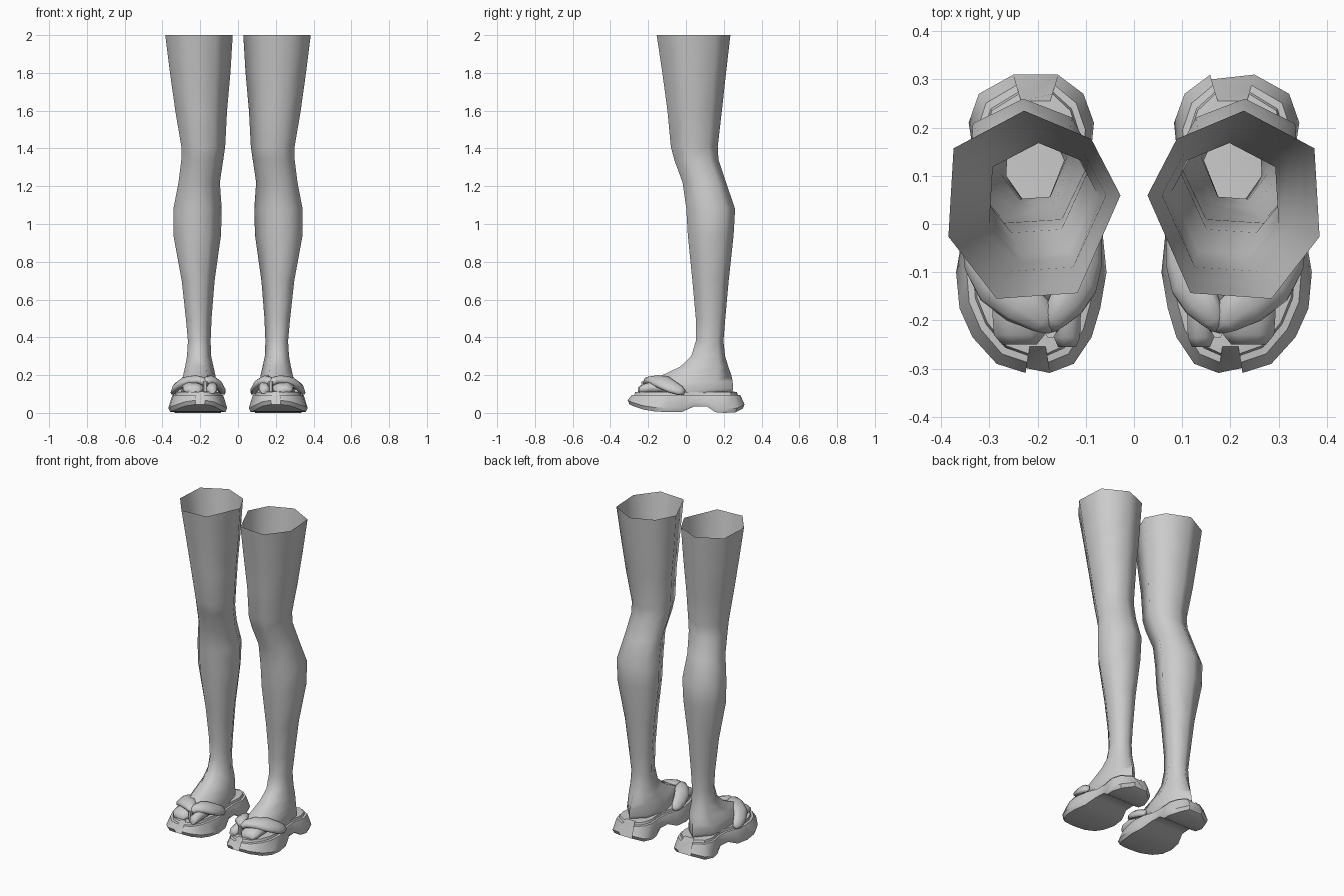
import bpy
import bmesh
import math
from mathutils import Vector

cube = bpy.data.objects.get("Cube")
if cube:
    bpy.data.objects.remove(cube, do_unlink=True)

grey = bpy.data.materials.new("plain_grey")
grey.use_nodes = True
grey.diffuse_color = (0.6, 0.6, 0.6, 1)
grey.node_tree.nodes["Principled BSDF"].inputs["Base Color"].default_value = (0.6, 0.6, 0.6, 1)


def loft(name, rings, cap_start=True, cap_end=True, angle=50):
    """Skin a list of closed rings, then add the part and its mirrored twin."""
    for side, sx in (("left", 1), ("right", -1)):
        bm = bmesh.new()
        loops = [[bm.verts.new((sx * x, y, z)) for x, y, z in r] for r in rings]
        n = len(rings[0])
        for a, b in zip(loops, loops[1:]):
            for i in range(n):
                j = (i + 1) % n
                bm.faces.new((a[i], a[j], b[j], b[i]))
        if cap_start:
            bm.faces.new(loops[0][::-1])
        if cap_end:
            bm.faces.new(loops[-1])
        bmesh.ops.recalc_face_normals(bm, faces=bm.faces)
        # open tubes: make sure the outside faces outwards
        if not (cap_start and cap_end) and bm.calc_volume(signed=True) < 0:
            bmesh.ops.reverse_faces(bm, faces=bm.faces)
        mesh = bpy.data.meshes.new(f"{side}_{name}")
        bm.to_mesh(mesh)
        bm.free()
        mesh.materials.append(grey)
        obj = bpy.data.objects.new(mesh.name, mesh)
        bpy.context.collection.objects.link(obj)
        bpy.ops.object.select_all(action='DESELECT')
        obj.select_set(True)
        bpy.context.view_layer.objects.active = obj
        bpy.ops.object.shade_smooth_by_angle(angle=math.radians(angle))


# Leg and foot: a seven-sided section fitted to (z, x min, x max, y min, y max)
SECTION = [(0, .55), (.17, .85), (.56, 1), (.97, .8), (1, .33), (.72, 0), (.25, .03)]
LEG = [
    (2.00, .028, .385, -.155, .235), (1.80, .040, .360, -.125, .212),
    (1.60, .058, .332, -.098, .190), (1.41, .068, .300, -.080, .168),
    (1.34, .078, .300, -.062, .172), (1.22, .096, .315, -.018, .212),
    (1.08, .086, .342, .002, .260), (0.94, .090, .342, .010, .252),
    (0.70, .124, .298, .034, .226), (0.50, .140, .276, .052, .208),
    (0.38, .145, .265, .052, .198), (0.30, .142, .270, .028, .207),
    (0.245, .130, .280, -.030, .224), (0.20, .120, .290, -.125, .240),
    (0.165, .115, .300, -.190, .247), (0.13, .112, .305, -.205, .250),
    (0.10, .115, .300, -.205, .242),
]
loft("leg", [[(x0 + u * (x1 - x0), y0 + v * (y1 - y0), z) for u, v in SECTION]
             for z, x0, x1, y0, y1 in LEG], cap_start=False, angle=80)

# Toes: big toe on the inner side, the rest as one mass
def toes(name, cx, width, front):
    rings = []
    for y, s, top in ((-.12, 1, .175), (-.19, 1, .165), (front + .02, .95, .152), (front, .65, .135)):
        rings.append([(cx + s * width / 2 * math.cos(a), y,
                       (top + .1) / 2 + (top - .1) / 2 * math.sin(a))
                      for a in (math.tau * (i + .5) / 8 for i in range(8))])
    loft(name, rings, angle=70)


toes("big_toe", .139, .062, -.255)
toes("small_toes", .238, .120, -.250)

# Sole: stations along y (y, inner x, outer x, underside z)
SOLE = [
    (-.309, .175, .225, .045), (-.290, .125, .285, .036), (-.235, .088, .335, .018),
    (-.175, .070, .362, .008), (-.100, .057, .369, .004), (-.020, .065, .355, .006),
    (.045, .088, .330, .034), (.115, .092, .325, .034), (.160, .088, .335, .004),
    (.210, .083, .343, .000), (.270, .105, .322, .003), (.310, .158, .250, .022),
]


def sole_ring(y, x0, x1, zb):
    # (inset, height) from the underside up to the raised footbed
    half = [(.010, zb), (0, zb + .022), (.022, .094), (.036, .096), (.040, .110), (.055, .112)]
    cx, hw = (x0 + x1) / 2, (x1 - x0) / 2
    pts = []
    for s, row in ((1, half), (-1, half[::-1])):
        for inset, z in row:
            k = 1 - inset / .16
            pts.append((cx + s * hw * k, y * (1 - inset / .31), z))
    return pts


loft("sandal_sole", [sole_ring(*s) for s in SOLE], angle=40)


# Straps: padded bands from the toe post to each side of the sole
def strap(name, path):
    rings = []
    pts = [Vector(p[:3]) for p in path]
    for i, (p, row) in enumerate(zip(pts, path)):
        tangent = (pts[min(i + 1, len(pts) - 1)] - pts[max(i - 1, 0)]).normalized()
        out = Vector((p.x - .2, 0, .12)).normalized()
        across = tangent.cross(out).normalized()
        out = across.cross(tangent)
        wide, thick = row[3:]
        rings.append([p + across * wide * math.cos(a) + out * thick * math.sin(a)
                      for a in (math.tau * k / 10 for k in range(10))])
    loft(name, rings, angle=80)


strap("outer_strap", [
    (.165, -.222, .150, .012, .012), (.190, -.195, .170, .034, .022),
    (.235, -.160, .175, .050, .024), (.290, -.120, .162, .052, .024),
    (.322, -.075, .138, .042, .022), (.334, -.030, .118, .030, .017),
    (.332, -.008, .108, .014, .010)])
strap("inner_strap", [
    (.180, -.222, .150, .012, .012), (.163, -.195, .170, .028, .022),
    (.138, -.160, .173, .042, .023), (.112, -.120, .158, .046, .022),
    (.097, -.075, .137, .040, .020), (.090, -.030, .118, .030, .016),
    (.092, -.008, .108, .014, .010)])

# Toe post between the toes
loft("toe_post", [[(.173 + .012 * math.cos(a), -.225 + .012 * math.sin(a), z)
                   for a in (math.tau * k / 6 for k in range(6))] for z in (.10, .165)])
